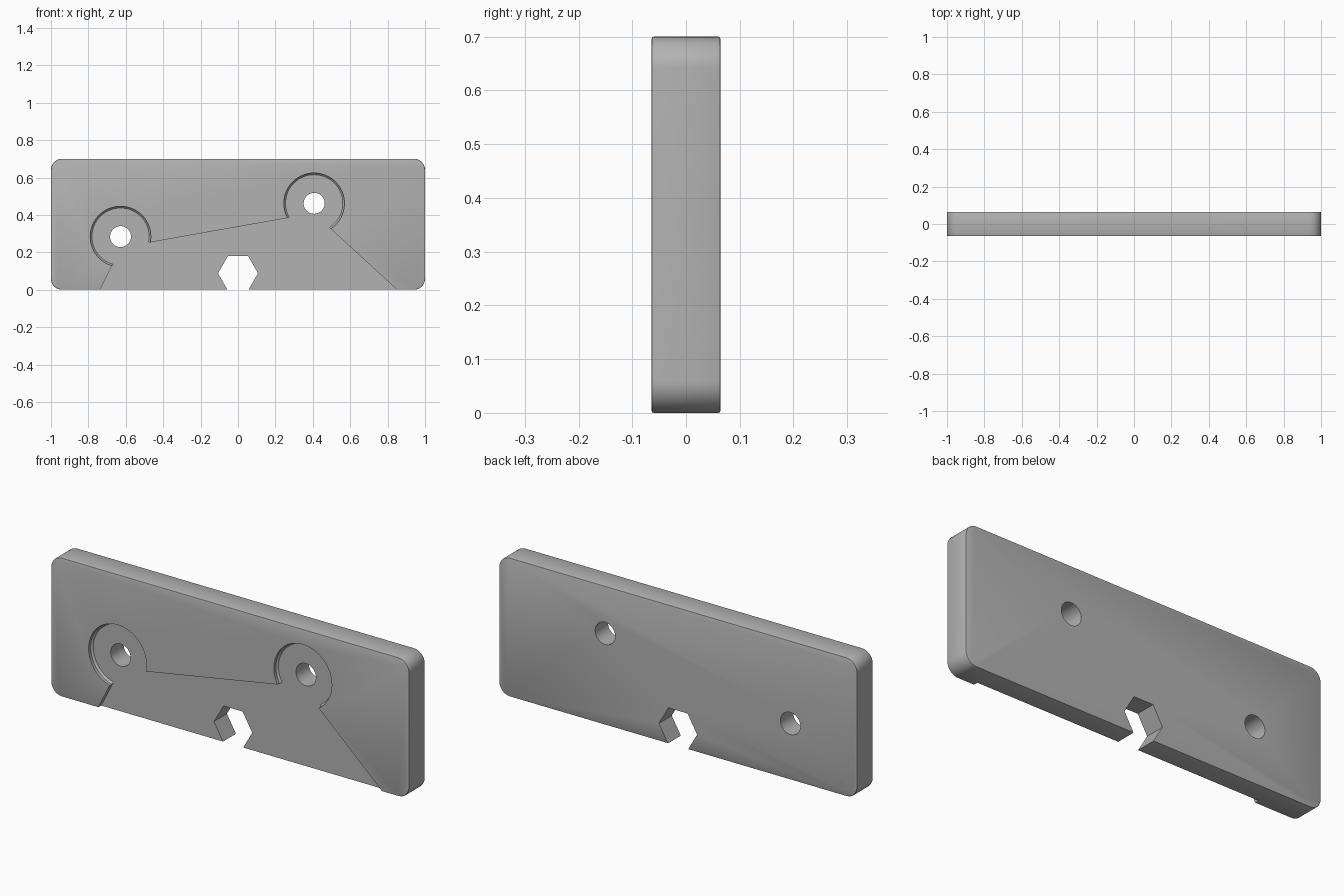
import bpy, bmesh
from math import cos, sin, pi, radians

if "Cube" in bpy.data.objects:
    bpy.data.objects.remove(bpy.data.objects["Cube"])

HALF_T, HEIGHT, CORNER = 0.064, 0.70, 0.06
FLOOR = -HALF_T + 0.025        # y of the pocket floor
BOSSES = [(-0.628, 0.284), (0.407, 0.462)]

grey = bpy.data.materials.new("plain_grey")
grey.use_nodes = True
colour = (0.45, 0.45, 0.45, 1)
grey.diffuse_color = colour
grey.node_tree.nodes["Principled BSDF"].inputs["Base Color"].default_value = colour


def ring(cx, cz, r, n, start=0.0, sweep=2 * pi):
    return [(cx + r * cos(start + sweep * i / n), cz + r * sin(start + sweep * i / n))
            for i in range(n)]


def loft(name, sections):
    """Solid through (y, outline) sections whose outlines have equal point counts."""
    bm = bmesh.new()
    loops = [[bm.verts.new((x, y, z)) for x, z in pts] for y, pts in sections]
    n = len(loops[0])
    for a, b in zip(loops, loops[1:]):
        for i in range(n):
            j = (i + 1) % n
            bm.faces.new((a[i], a[j], b[j], b[i]))
    bm.faces.new(loops[0])
    bm.faces.new(loops[-1])
    bmesh.ops.recalc_face_normals(bm, faces=bm.faces)
    mesh = bpy.data.meshes.new(name)
    bm.to_mesh(mesh)
    bm.free()
    mesh.materials.append(grey)
    obj = bpy.data.objects.new(name, mesh)
    bpy.context.collection.objects.link(obj)
    return obj


def apply_modifier(obj, mod):
    bpy.ops.object.select_all(action="DESELECT")
    obj.select_set(True)
    bpy.context.view_layer.objects.active = obj
    bpy.ops.object.modifier_apply(modifier=mod.name)


def cut(target, cutter):
    mod = target.modifiers.new("cut", "BOOLEAN")
    mod.operation, mod.solver, mod.object = "DIFFERENCE", "EXACT", cutter
    apply_modifier(target, mod)
    bpy.data.objects.remove(cutter)


# Plate with rounded corners and a fine bevel round both faces
outline = []
for k, (sx, top) in enumerate([(1, 1), (-1, 1), (-1, 0), (1, 0)]):
    cx = sx * (1 - CORNER)
    cz = HEIGHT - CORNER if top else CORNER
    arc = ring(cx, cz, CORNER, 12, k * pi / 2, pi / 2)
    end = (k + 1) * pi / 2
    outline += arc + [(cx + CORNER * cos(end), cz + CORNER * sin(end))]
plate = loft("mounting_plate", [(-HALF_T, outline), (HALF_T, outline)])
bevel = plate.modifiers.new("edge_bevel", "BEVEL")
bevel.width, bevel.segments = 0.004, 2
bevel.limit_method, bevel.angle_limit = "ANGLE", radians(60)
apply_modifier(plate, bevel)

# Shallow front pocket, open at the bottom edge
pocket = [(-0.762, -0.05), (-0.67, 0.133), BOSSES[0], (-0.472, 0.253),
          (0.267, 0.384), BOSSES[1], (0.49, 0.331), (0.905, -0.05)]
cut(plate, loft("pocket_cutter", [(-0.1, pocket), (FLOOR, pocket)]))

# Round recesses with a narrow sloped foot, and the bolt holes through them
for cx, cz in BOSSES:
    wide, narrow = ring(cx, cz, 0.162, 64), ring(cx, cz, 0.153, 64)
    cut(plate, loft("recess_cutter",
                    [(-0.1, wide), (FLOOR - 0.009, wide), (FLOOR, narrow)]))
    bore = ring(cx, cz, 0.056, 48)
    cut(plate, loft("bore_cutter", [(-0.2, bore), (0.2, bore)]))

# Hexagonal notch through the bottom edge
hexagon = ring(0, 0.088, 0.107, 6)
cut(plate, loft("hex_cutter", [(-0.2, hexagon), (0.2, hexagon)]))

bpy.ops.object.select_all(action="DESELECT")
plate.select_set(True)
bpy.context.view_layer.objects.active = plate
bpy.ops.object.shade_smooth_by_angle(angle=radians(25))
